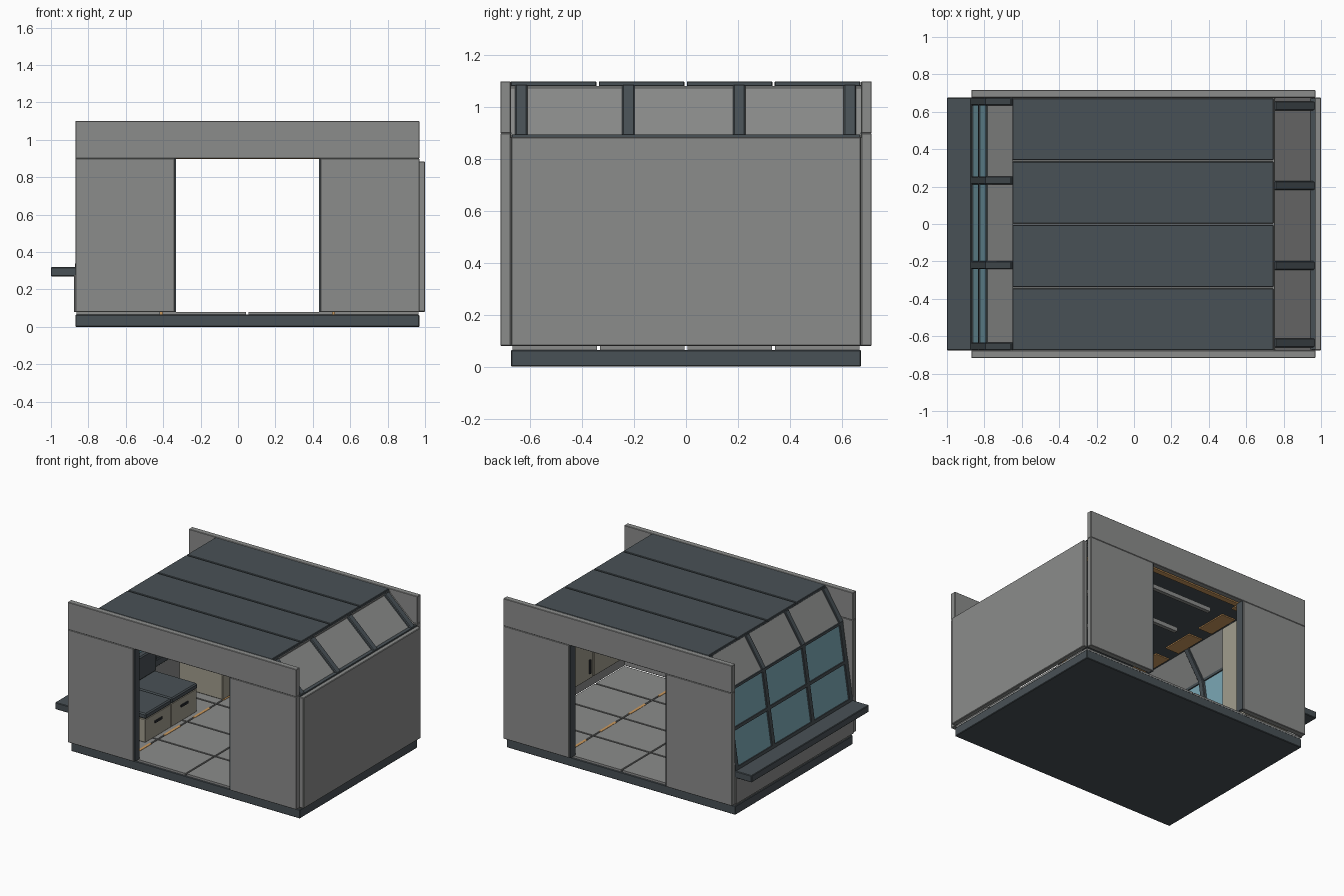
import bpy, bmesh, math
from mathutils import Vector, Matrix

if "Cube" in bpy.data.objects:
    bpy.data.objects.remove(bpy.data.objects["Cube"])


def mat(name, r, g, b):
    m = bpy.data.materials.new(name)
    m.diffuse_color = (r, g, b, 1)
    m.use_nodes = True
    m.node_tree.nodes["Principled BSDF"].inputs["Base Color"].default_value = m.diffuse_color
    return m


GREY = mat("panel grey", 0.26, 0.265, 0.26)
DARK = mat("slate", 0.066, 0.082, 0.092)
BLACK = mat("black", 0.02, 0.023, 0.027)
GLASS = mat("blue glass", 0.21, 0.41, 0.49)
BEIGE = mat("beige", 0.36, 0.34, 0.27)
ORANGE = mat("amber light", 0.60, 0.32, 0.11)


def finish(name, bm, material, bevel=0.0):
    me = bpy.data.meshes.new(name)
    bmesh.ops.recalc_face_normals(bm, faces=bm.faces)
    bm.to_mesh(me)
    bm.free()
    me.materials.append(material)
    ob = bpy.data.objects.new(name, me)
    bpy.context.collection.objects.link(ob)
    if bevel:
        mod = ob.modifiers.new("soft edge", 'BEVEL')
        mod.width = bevel
        mod.segments = 1
    return ob


def box(name, x, y, z, material, bevel=0.0):
    """Box from (min, max) ranges."""
    bm = bmesh.new()
    c = [(a + b) / 2 for a, b in (x, y, z)]
    s = [b - a for a, b in (x, y, z)]
    bmesh.ops.create_cube(bm, size=1, matrix=Matrix.Translation(c) @ Matrix.Diagonal((*s, 1)))
    return finish(name, bm, material, bevel)


def slope(name, p, q, y, t, material, bevel=0.0):
    """Slab whose outer face runs from p to q in the xz plane, t thick towards the inside."""
    p, q = Vector(p), Vector(q)
    d = (q - p).normalized()
    n = Vector((d.y, -d.x))
    if n.dot(Vector((0, 0.6)) - p) < 0:
        n = -n
    bm = bmesh.new()
    f = bm.faces.new([bm.verts.new((v.x, y[0], v.y)) for v in (p, q, q + n * t, p + n * t)])
    ext = bmesh.ops.extrude_face_region(bm, geom=[f])
    bmesh.ops.translate(bm, vec=(0, y[1] - y[0], 0),
                        verts=[v for v in ext["geom"] if isinstance(v, bmesh.types.BMVert)])
    return finish(name, bm, material, bevel)


W = 0.675                      # half width between the long walls
X0, X1 = -0.87, 0.97           # ends of the floor

# Base and floor tiles
box("base", (X0, X1), (-W, W), (0, 0.065), DARK, 0.004)
dx, dy, g = (X1 - X0) / 4, W / 2, 0.006
for i in range(4):
    for j in range(4):
        x, y = X0 + i * dx, -W + j * dy
        box("floor_tile", (x + g, x + dx - g), (y + g, y + dy - g), (0.06, 0.08), GREY)

# Light strips set in the floor joints
for x in (X0 + dx, X0 + 3 * dx):
    for j in range(4):
        y = -W + (j + 0.5) * dy
        box("floor_light", (x - 0.01, x + 0.01), (y - 0.09, y + 0.09), (0.06, 0.082), ORANGE)

# Long walls with an opening, headers and door frames
for s in (-1, 1):
    y = tuple(sorted((s * W, s * 0.716)))
    box("wall_left_part", (X0, -0.34), y, (0.08, 0.9), GREY, 0.003)
    box("wall_right_part", (0.44, X1), y, (0.08, 0.9), GREY, 0.003)
    box("wall_header", (X0, X1), y, (0.9, 1.1), GREY, 0.003)
    yf = tuple(sorted((s * 0.655, s * 0.712)))
    box("door_frame", (-0.348, -0.332), yf, (0.08, 0.9), DARK)
    box("door_frame", (0.432, 0.448), yf, (0.08, 0.9), DARK)
    yl = tuple(sorted((s * 0.63, s * 0.67)))
    box("header_light", (-0.34, 0.44), yl, (0.897, 0.91), ORANGE)

# End wall on the right, with sloped roof panel and ribs
box("right_wall", (0.965, 1.0), (-W, W), (0.08, 0.885), GREY, 0.004)
slope("right_slope", (0.955, 0.885), (0.745, 1.078), (-W, W), 0.02, GREY)
for y in (-0.635, -0.222, 0.205, 0.632):
    slope("right_rib", (0.968, 0.892), (0.755, 1.09), (y - 0.024, y + 0.024), 0.045, DARK, 0.005)
box("right_ledge", (0.94, 0.97), (-0.67, 0.67), (0.88, 0.895), DARK)

# End wall on the left: low wall, shelf, slanted window, sloped roof panel
FOOT, KNEE, RIDGE = (-0.865, 0.32), (-0.783, 0.875), (-0.65, 1.08)
box("left_low_wall", (-0.878, -0.84), (-W, W), (0.08, 0.28), GREY, 0.003)
box("shelf", (-1.0, -0.83), (-W, W), (0.27, 0.32), DARK, 0.004)
slope("window_glass", FOOT, KNEE, (-W, W), 0.012, GLASS)
slope("left_slope", KNEE, RIDGE, (-W, W), 0.02, GREY)


def along(t):
    return (FOOT[0] + t * (KNEE[0] - FOOT[0]) - 0.008, FOOT[1] + t * (KNEE[1] - FOOT[1]))


for y in (-0.655, -0.22, 0.233, 0.655):
    ys = (y - 0.021, y + 0.021)
    slope("window_post", along(0), along(1.01), ys, 0.04, DARK, 0.004)
    slope("left_rib", (KNEE[0] - 0.012, KNEE[1]), (RIDGE[0] - 0.008, RIDGE[1] + 0.01), ys, 0.045, DARK, 0.004)
for a, b in ((0, 0.04), (0.48, 0.52), (0.97, 1.0)):
    slope("window_rail", along(a), along(b), (-W, W), 0.03, DARK)

# Roof panels, ceiling, beams and ceiling lights
box("roof_deck", (-0.65, 0.75), (-W, W), (1.068, 1.082), GREY)
box("ceiling", (-0.65, 0.75), (-W, W), (1.055, 1.068), DARK)
for j in range(4):
    y = -W + j * 0.339
    box("roof_panel", (-0.65, 0.745), (y, y + 0.33), (1.08, 1.1), DARK, 0.003)
    yc = -W + (j + 0.5) * dy
    for x in (-0.57, 0.67):
        box("ceiling_light", (x - 0.055, x + 0.055), (yc - 0.12, yc + 0.12), (1.047, 1.056), ORANGE)
for y in (-0.34, 0, 0.34):
    box("ceiling_beam", (-0.36, 0.46), (y - 0.014, y + 0.014), (0.985, 1.015), GREY)

# Bench with drawers and cushions under the window
for j in range(2):
    y = (-0.43 + j * 0.3, -0.135 + j * 0.3)
    yc = sum(y) / 2
    box("bench_drawer", (-0.83, -0.445), y, (0.08, 0.25), BEIGE, 0.004)
    box("drawer_handle", (-0.446, -0.437), (yc - 0.04, yc + 0.04), (0.185, 0.2), BLACK)
    box("seat_cushion", (-0.83, -0.44), y, (0.25, 0.29), DARK, 0.008)
    box("seat_back", (-0.82, -0.77), y, (0.29, 0.46), DARK, 0.008)

# Tall cupboard in the back corner
box("tall_cupboard", (-0.76, -0.41), (0.41, 0.67), (0.08, 0.85), BEIGE, 0.004)

# Wall cabinets on the right
for j in range(2):
    y = (-0.3 + j * 0.31, 0.0 + j * 0.31)
    box("wall_cabinet", (0.74, 0.966), y, (0.32, 0.8), BEIGE, 0.004)
    box("cabinet_handle", (0.732, 0.741), (y[0] + 0.03, y[0] + 0.045), (0.36, 0.46), BLACK)
